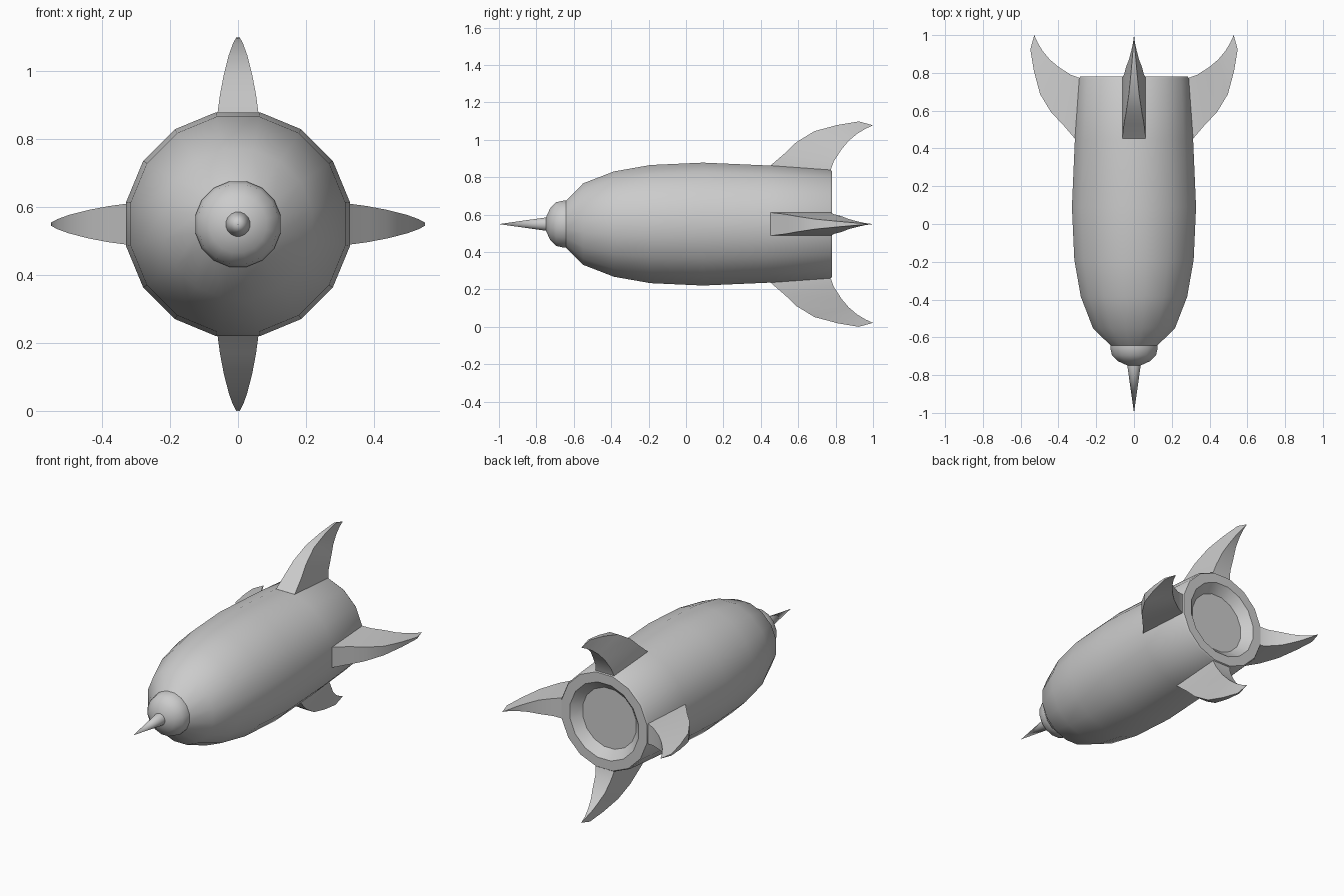
import bpy, math

if "Cube" in bpy.data.objects:
    bpy.data.objects.remove(bpy.data.objects["Cube"])

CZ = 0.549   # height of the long axis
SIDES = 16


def finish(name, verts, faces, angle):
    me = bpy.data.meshes.new(name)
    me.from_pydata(verts, [], faces)
    ob = bpy.data.objects.new(name, me)
    bpy.context.collection.objects.link(ob)
    bpy.ops.object.select_all(action='DESELECT')
    ob.select_set(True)
    bpy.context.view_layer.objects.active = ob
    bpy.ops.object.mode_set(mode='EDIT')
    bpy.ops.mesh.select_all(action='SELECT')
    bpy.ops.mesh.normals_make_consistent(inside=False)
    bpy.ops.object.mode_set(mode='OBJECT')
    bpy.ops.object.shade_smooth_by_angle(angle=math.radians(angle))
    return ob


def revolve(name, profile, angle=35):
    """Lathe (y, radius) pairs about the long axis; the two ends get caps or points."""
    verts, rings = [], []
    for y, r in profile:
        start = len(verts)
        n = SIDES if r > 0 else 1
        for i in range(n):
            a = (i + 0.5) * 2 * math.pi / SIDES
            verts.append((r * math.cos(a), y, CZ + r * math.sin(a)))
        rings.append([start + i % n for i in range(SIDES)])
    faces = []
    for a, b in zip(rings, rings[1:]):
        for i in range(SIDES):
            j = (i + 1) % SIDES
            faces.append(tuple(dict.fromkeys((a[i], a[j], b[j], b[i]))))
    for ring in (rings[0], rings[-1]):
        if len(set(ring)) > 1:
            faces.append(tuple(ring))
    return finish(name, verts, faces, angle)


# Hull with a recessed tail opening
revolve("hull", [(-0.645, 0.125), (-0.55, 0.222), (-0.385, 0.287), (-0.19, 0.322),
                 (0.09, 0.335), (0.45, 0.319), (0.77, 0.297), (0.78, 0.29),
                 (0.78, 0.232), (0.73, 0.182)])

# Rounded nose cap and spike
revolve("nose_cap", [(-0.63, 0.128), (-0.655, 0.128), (-0.695, 0.119), (-0.727, 0.085),
                     (-0.748, 0.038), (-0.75, 0)], 50)
revolve("nose_spike", [(-0.74, 0.037), (-0.75, 0.036), (-1.0, 0)])

# Swept fins: leading (radius, y), trailing (radius, y), half width
STATIONS = [((0.275, 0.45), (0.275, 0.77), 0.062),
            ((0.313, 0.452), (0.287, 0.773), 0.062),
            ((0.38, 0.53), (0.335, 0.79), 0.053),
            ((0.438, 0.59), (0.40, 0.832), 0.042),
            ((0.497, 0.687), (0.445, 0.87), 0.027),
            ((0.53, 0.81), (0.483, 0.915), 0.015),
            ((0.549, 0.924), (0.51, 0.96), 0.005)]


def fin(name, turn):
    c, s = round(math.cos(turn)), round(math.sin(turn))

    def place(r, y, w):
        return (r * c - w * s, y, CZ + r * s + w * c)

    verts, faces = [], [(0, 1, 2, 3)]
    for (lr, ly), (tr, ty), w in STATIONS:
        verts += [place(lr, ly, -w), place(lr, ly, w), place(tr, ty, w), place(tr, ty, -w)]
    verts.append(place(0.528, 1.0, 0))
    tip, last = len(verts) - 1, len(STATIONS) - 1
    for k in range(last):
        for i in range(4):
            j = (i + 1) % 4
            faces.append((4 * k + i, 4 * k + j, 4 * k + 4 + j, 4 * k + 4 + i))
    for i in range(4):
        faces.append((4 * last + i, 4 * last + (i + 1) % 4, tip))
    finish(name, verts, faces, 35)


for i, side in enumerate(("right", "top", "left", "bottom")):
    fin(side + "_fin", i * math.pi / 2)
